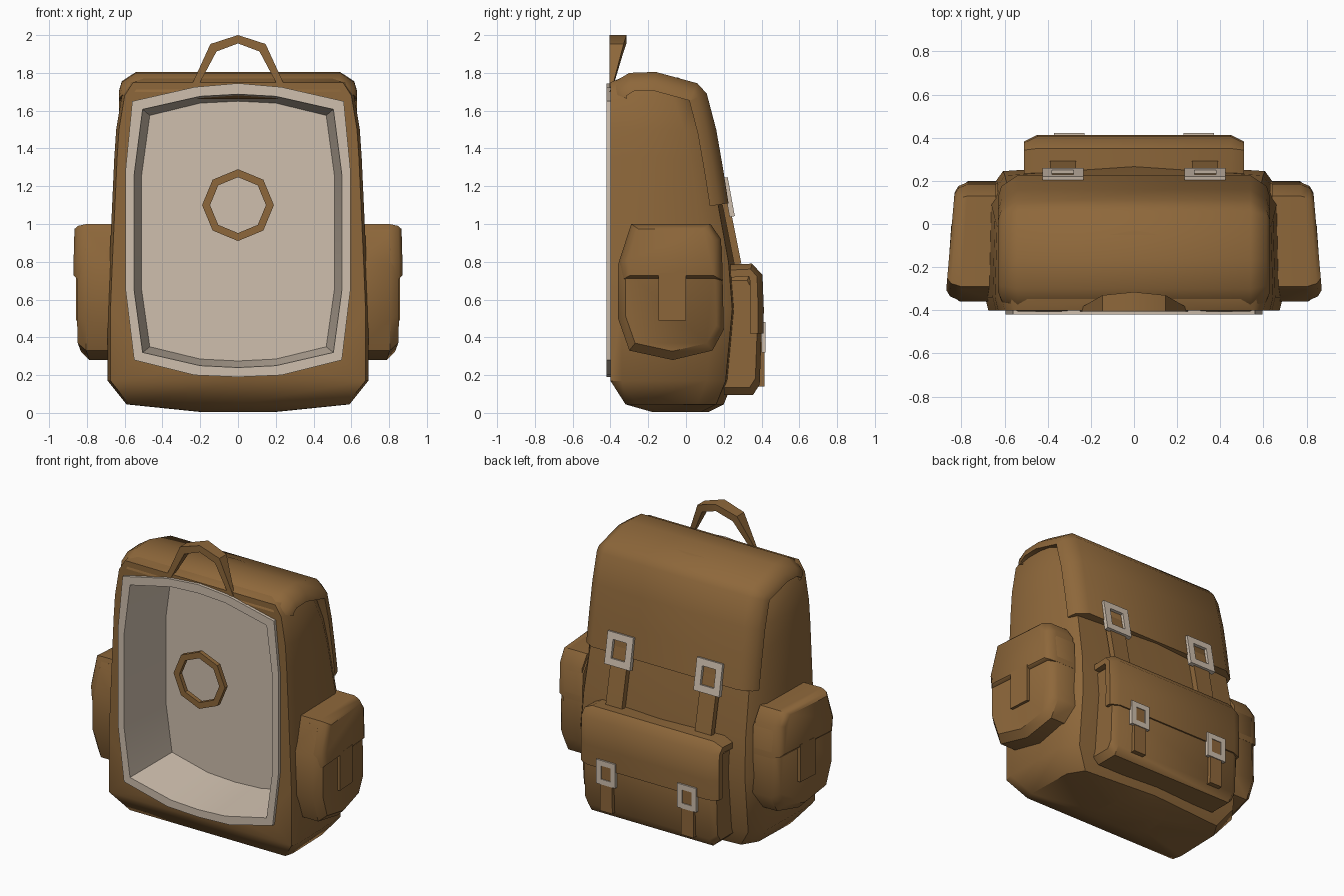
import bpy, bmesh, math
from mathutils import Vector

if "Cube" in bpy.data.objects:
    bpy.data.objects.remove(bpy.data.objects["Cube"])


def material(name, rgb):
    m = bpy.data.materials.new(name)
    m.diffuse_color = (*rgb, 1)
    m.use_nodes = True
    m.node_tree.nodes["Principled BSDF"].inputs["Base Color"].default_value = m.diffuse_color
    return m


BROWN = material("brown_canvas", (0.27, 0.137, 0.043))
BEIGE = material("pale_beige", (0.62, 0.52, 0.42))


def finish(bm, name, mat, angle=42):
    bmesh.ops.recalc_face_normals(bm, faces=bm.faces)
    me = bpy.data.meshes.new(name)
    bm.to_mesh(me)
    bm.free()
    me.materials.append(mat)
    me.shade_smooth()
    me.set_sharp_from_angle(angle=math.radians(angle))
    ob = bpy.data.objects.new(name, me)
    bpy.context.collection.objects.link(ob)
    return ob


def loft(rings, first=True, last=True, wrap=False):
    """Skin a list of equal-length closed rings."""
    bm = bmesh.new()
    vs = [[bm.verts.new(p) for p in r] for r in rings]
    n = len(rings[0])
    pairs = list(zip(vs, vs[1:])) + ([(vs[-1], vs[0])] if wrap else [])
    for a, b in pairs:
        for i in range(n):
            j = (i + 1) % n
            bm.faces.new((a[i], a[j], b[j], b[i]))
    if first and not wrap:
        bm.faces.new(vs[0][::-1])
    if last and not wrap:
        bm.faces.new(vs[-1])
    return bm


def strip(name, path, section, mat=BROWN):
    """Sweep a section of (x, outward offset) along a (y, z) path."""
    rings = []
    for i, (y, z) in enumerate(path):
        a, b = path[max(i - 1, 0)], path[min(i + 1, len(path) - 1)]
        t = Vector((b[0] - a[0], b[1] - a[1])).normalized()
        rings.append([(x, y - t.y * o, z + t.x * o) for x, o in section])
    return finish(loft(rings), name, mat)


def mirrored(half):
    """Close a half outline, whose first and last points lie on x = 0."""
    return half + [(-x, z) for x, z in half[-2:0:-1]]


# Lining: raised rim and tapered cavity, open at the front
outer = mirrored([(0, 1.745), (.23, 1.725), (.56, 1.65), (.595, 1.29), (.595, .65), (.55, .28), (.23, .2), (0, .19)])
inner = mirrored([(0, 1.687), (.2, 1.676), (.505, 1.607), (.55, 1.26), (.55, .65), (.505, .32), (.2, .25), (0, .24)])
back = mirrored([(0, 1.65), (.2, 1.64), (.467, 1.575), (.51, 1.26), (.51, .65), (.467, .35), (.2, .285), (0, .275)])
finish(loft([[(x, y, z) for x, z in o] for o, y in
             ((outer, -.40), (outer, -.42), (inner, -.42), (back, -.03))], first=False), "lining", BEIGE, 25)

# Main body: rings of (z, half width, front y, back y)
rings = []
for z, w, f, b in [(.005, .2, -.18, .12), (.045, .59, -.32, .2), (.17, .69, -.40, .25), (.55, .69, -.40, .285),
                   (.8, .68, -.40, .265), (1.35, .655, -.40, .165), (1.5, .645, -.40, .13),
                   (1.68, .615, -.40, .07), (1.75, .57, -.40, .01), (1.775, .5, -.34, -.04)]:
    half = [(0, f), (w - .015, f), (w, f + .06), (w * .985, b - .14), (w * .88, b - .04), (0, b)]
    rings.append([(x, y, z) for x, y in mirrored(half)])
bm = loft(rings)
# Open the front plane and refill it around the cavity
bmesh.ops.delete(bm, geom=[f for f in bm.faces if all(v.co.y < -.399 for v in f.verts)], context='FACES')
edges = [e for e in bm.edges if e.is_boundary]
hole = [bm.verts.new((x, -.40, z)) for x, z in inner]
edges += [bm.edges.new((hole[i - 1], hole[i])) for i in range(len(hole))]
bmesh.ops.triangle_fill(bm, use_beauty=True, edges=edges, normal=(0, -1, 0))
finish(bm, "body", BROWN)

# Top flap wrapping over the body and down the back
strip("top_flap",
      [(-.405, 1.70), (-.385, 1.75), (-.3, 1.8), (-.16, 1.805), (.06, 1.745), (.11, 1.69),
       (.16, 1.5), (.195, 1.3), (.225, 1.11)],
      [(-.63, -.10), (-.615, -.05), (-.54, 0), (.54, 0), (.615, -.05), (.63, -.10)])

# Carry handle: thin at the ends, wide at the crown
rings = []
for x, z, nx, nz, w in [(-.235, 1.72, -.015, .006, .015), (-.13, 1.933, -.016, .02, .075), (0, 1.978, 0, .022, .09),
                        (.13, 1.933, .016, .02, .075), (.235, 1.72, .015, .006, .015)]:
    rings.append([(x + nx, -.405, z + nz), (x + nx, -.405 + w, z + nz),
                  (x - nx, -.405 + w, z - nz), (x - nx, -.405, z - nz)])
finish(loft(rings), "carry_handle", BROWN)

# Octagonal ring at the front opening
finish(loft([[(r * math.sin(k * math.pi / 4), y, 1.1 + r * math.cos(k * math.pi / 4)) for k in range(8)]
             for r, y in ((.19, -.38), (.19, -.41), (.148, -.41), (.148, -.38))], wrap=True),
       "front_ring", BROWN, 25)


# Side pockets, each with a flap and a strap
def side_part(name, outline, layers, s):
    cy = sum(p[0] for p in outline) / len(outline)
    cz = sum(p[1] for p in outline) / len(outline)
    rings = []
    for x, k in layers:
        rings.append([(s * (x - .07 * (y + .25) * (x > .7)), cy + (y - cy) * k, cz + (z - cz) * k)
                      for y, z in outline])
    finish(loft(rings), name, BROWN)


pocket = [(-.30, .97), (.13, .97), (.19, .88), (.2, .44), (.14, .33), (-.07, .28), (-.30, .33), (-.36, .5), (-.36, .785)]
flap = [(-.29, 1.0), (.13, 1.0), (.185, .92), (.195, .70), (-.345, .70), (-.355, .80)]
strap = [(-.145, .74), (0, .74), (0, .49), (-.145, .49)]
for s, side in ((1, "right"), (-1, "left")):
    side_part(side + "_pocket", pocket, [(.63, 1), (.80, 1), (.845, .86)], s)
    side_part(side + "_pocket_flap", flap, [(.64, 1), (.80, 1), (.845, .93), (.863, .82)], s)
    side_part(side + "_pocket_strap", strap, [(.83, 1), (.864, 1)], s)

# Back pocket with rounded ends, and its flap
profile = [(.2, .095), (.355, .095), (.39, .15), (.4, .42), (.385, .66), (.34, .74), (.2, .74)]
finish(loft([[(x, .2 + (y - .2) * k, .42 + (z - .42) * k) for y, z in profile]
             for x, k in ((-.49, .88), (-.45, 1), (.45, 1), (.49, .88))]), "back_pocket", BROWN)
strip("back_pocket_flap", [(.2, .785), (.35, .79), (.405, .73), (.412, .55), (.41, .42)],
      [(-.51, -.07), (-.51, -.03), (-.45, 0), (.45, 0), (.51, -.03), (.51, -.07)])


# Straps running through square buckles
def buckle(name, x0, c, t, w, h, border, depth):
    t = Vector(t).normalized()
    rings = []
    for inset, o in ((0, 0), (0, depth), (border, depth), (border, 0)):
        a, b = w / 2 - inset, h / 2 - inset
        rings.append([(x0 + u, c[0] + t.x * v - t.y * o, c[1] + t.y * v + t.x * o)
                      for u, v in ((-a, -b), (a, -b), (a, b), (-a, b))])
    finish(loft(rings, wrap=True), name, BEIGE, 25)


def band(w, a, b, x):
    return [(x - w, a), (x - w, b), (x + w, b), (x + w, a)]


for s, side in ((1, "right"), (-1, "left")):
    x = .33 * s
    strip(side + "_flap_strap", [(.195, 1.22), (.225, 1.09), (.285, .79)], band(.06, -.03, .008, x))
    buckle(side + "_flap_buckle", x, (.212, 1.14), (.055, -.3), .19, .21, .045, .028)
    x = .30 * s
    strip(side + "_pocket_front_strap", [(.405, .46), (.403, .14)], band(.045, -.02, .012, x))
    buckle(side + "_pocket_buckle", x, (.4, .4), (0, -1), .14, .16, .035, .022)
